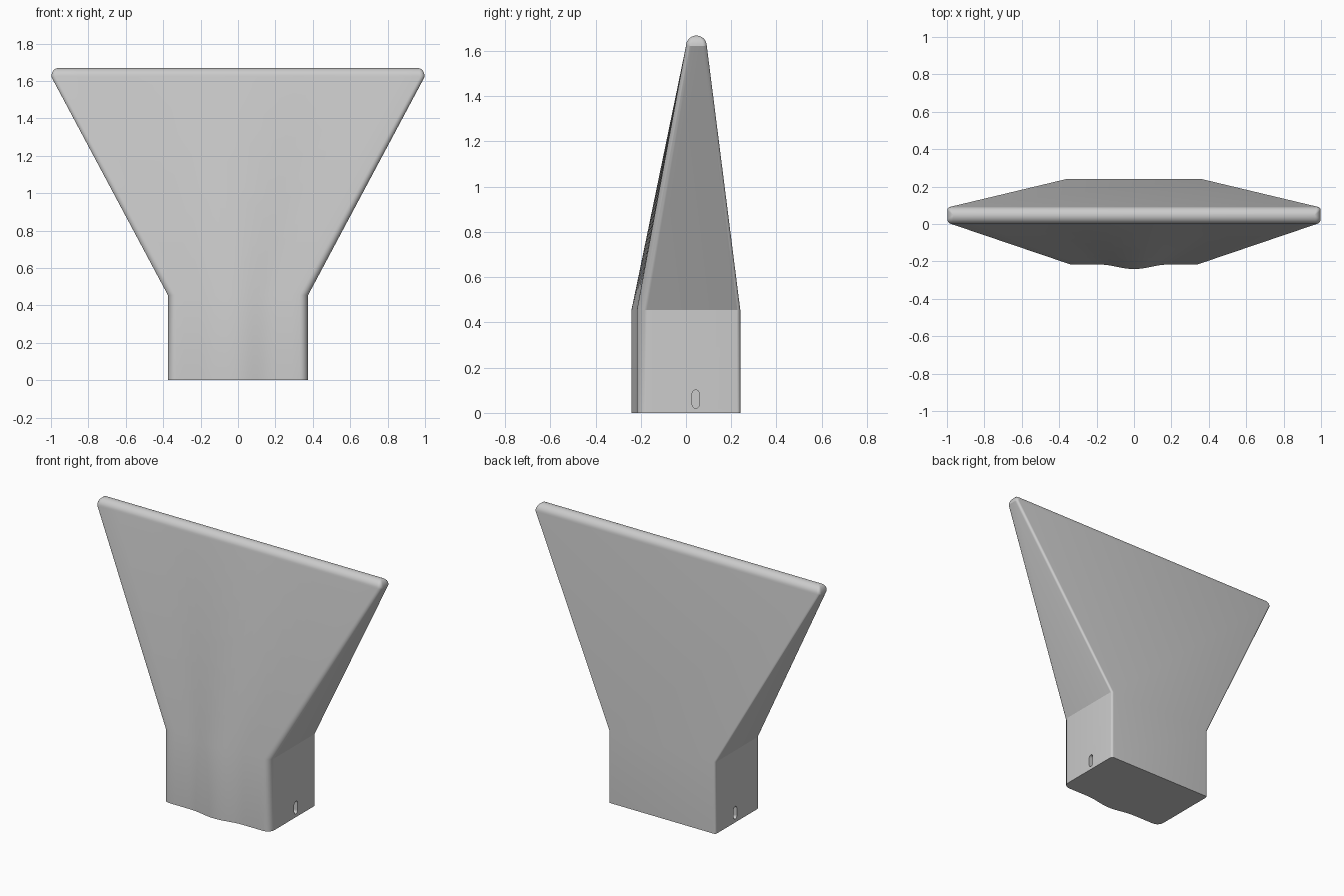
import bpy, bmesh, math

if "Cube" in bpy.data.objects:
    bpy.data.objects.remove(bpy.data.objects["Cube"])

grey = bpy.data.materials.new("light_grey")
grey.diffuse_color = (0.6, 0.6, 0.6, 1)
grey.use_nodes = True
grey.node_tree.nodes["Principled BSDF"].inputs["Base Color"].default_value = grey.diffuse_color


def section(z, half, front, back, r_front, r_back, bump):
    """Rounded rectangle with a soft bulge in its front edge."""
    pts = []

    def corner(cx, cy, r, start):
        for i in range(7):
            a = math.radians(start + 15 * i)
            pts.append((cx + r * math.cos(a), cy + r * math.sin(a), z))

    corner(-half + r_front, front + r_front, r_front, 180)
    for i in range(1, 24):
        t = -1 + i / 12
        t -= t / 12 * 0.5
        rise = 0.5 * (1 + math.cos(math.pi * min(abs(t) / 0.55, 1)))
        pts.append((t * (half - r_front), front - bump * rise, z))
    corner(half - r_front, front + r_front, r_front, 270)
    corner(half - r_back, back - r_back, r_back, 0)
    corner(-half + r_back, back - r_back, r_back, 90)
    return pts


# Nozzle body: straight socket, flared fan, rounded lip
sections = [section(0, 0.375, -0.217, 0.24, 0.045, 0.014, 0.024),
            section(0.455, 0.375, -0.217, 0.24, 0.045, 0.014, 0.024)]
for i in range(8):
    a = math.radians(12 * i)
    r = 0.046 * math.cos(a)
    inset = 0.034 * (1 - math.cos(a))
    sections.append(section(1.622 + 0.046 * math.sin(a), 0.998 - inset,
                            0.046 - r, 0.046 + r, 0.55 * r, 0.4 * r, 0))

bm = bmesh.new()
rings = [[bm.verts.new(p) for p in s] for s in sections]
n = len(rings[0])
for low, high in zip(rings, rings[1:]):
    for i in range(n):
        j = (i + 1) % n
        bm.faces.new((low[i], low[j], high[j], high[i]))
bm.faces.new(rings[0][::-1])
bm.faces.new(rings[-1])
bmesh.ops.recalc_face_normals(bm, faces=bm.faces)
mesh = bpy.data.meshes.new("nozzle_body")
bm.to_mesh(mesh)
bm.free()
mesh.materials.append(grey)
body = bpy.data.objects.new("nozzle_body", mesh)
bpy.context.collection.objects.link(body)

# Latch slots: one shallow upright slot in each side of the socket
for side, name in ((-1, "left_slot_cutter"), (1, "right_slot_cutter")):
    bm = bmesh.new()
    outline = []
    for i in range(18):
        a = math.pi * (i if i < 9 else i - 1) / 8
        cz = 0.085 if i < 9 else 0.037
        outline.append((0.043 + 0.016 * math.cos(a), cz + 0.016 * math.sin(a)))
    inner = [bm.verts.new((side * 0.345, y, z)) for y, z in outline]
    outer = [bm.verts.new((side * 0.42, y, z)) for y, z in outline]
    for i in range(18):
        j = (i + 1) % 18
        bm.faces.new((inner[i], inner[j], outer[j], outer[i]))
    bm.faces.new(inner[::-1])
    bm.faces.new(outer)
    bmesh.ops.recalc_face_normals(bm, faces=bm.faces)
    cut_mesh = bpy.data.meshes.new(name)
    bm.to_mesh(cut_mesh)
    bm.free()
    cut_mesh.materials.append(grey)
    cutter = bpy.data.objects.new(name, cut_mesh)
    bpy.context.collection.objects.link(cutter)
    cutter.hide_render = True
    cutter.hide_viewport = True
    mod = body.modifiers.new(name, 'BOOLEAN')
    mod.operation = 'DIFFERENCE'
    mod.solver = 'EXACT'
    mod.object = cutter

bpy.context.view_layer.objects.active = body
body.select_set(True)
bpy.ops.object.shade_smooth_by_angle(angle=math.radians(25))
